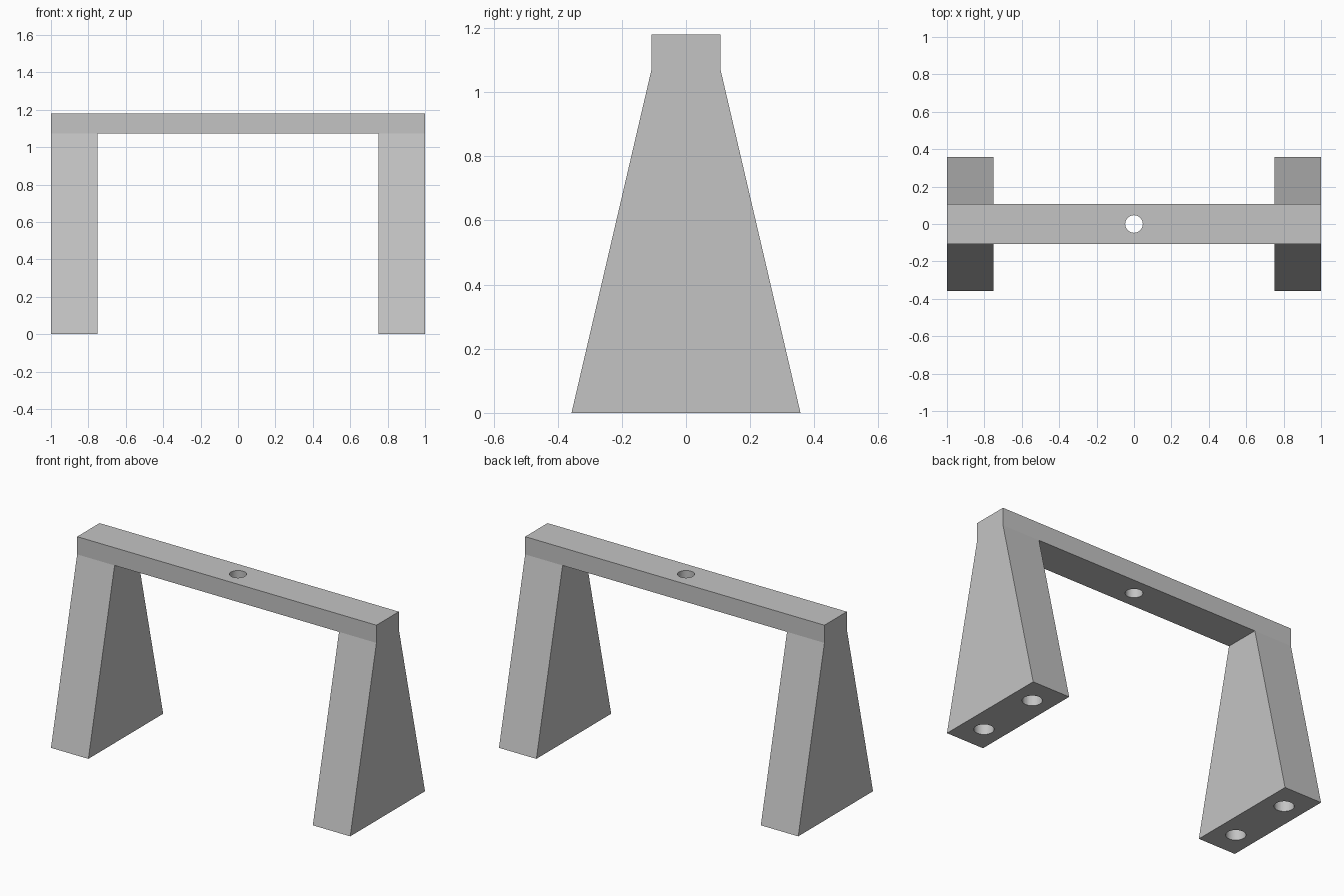
import bpy
import bmesh
from math import radians

cube = bpy.data.objects.get("Cube")
if cube:
    bpy.data.objects.remove(cube, do_unlink=True)

# Proportions
HALF_LENGTH = 1.0
LEG_WIDTH = 0.25
HALF_TOP = 0.107
HALF_FOOT = 0.357
LEG_HEIGHT = 1.073
TOTAL_HEIGHT = 1.18

grey = bpy.data.materials.new("plain grey")
grey.use_nodes = True
colour = (0.55, 0.55, 0.55, 1)
grey.diffuse_color = colour
grey.node_tree.nodes["Principled BSDF"].inputs["Base Color"].default_value = colour


def extrude_profile(name, profile, x0, x1):
    """Solid from a (y, z) profile swept along x."""
    bm = bmesh.new()
    face = bm.faces.new([bm.verts.new((x0, y, z)) for y, z in profile])
    swept = bmesh.ops.extrude_face_region(bm, geom=[face])["geom"]
    verts = [v for v in swept if isinstance(v, bmesh.types.BMVert)]
    bmesh.ops.translate(bm, verts=verts, vec=(x1 - x0, 0, 0))
    bmesh.ops.recalc_face_normals(bm, faces=bm.faces)
    mesh = bpy.data.meshes.new(name)
    bm.to_mesh(mesh)
    bm.free()
    mesh.materials.append(grey)
    obj = bpy.data.objects.new(name, mesh)
    bpy.context.collection.objects.link(obj)
    return obj


def drill(obj, x, y, z0, z1, radius):
    """Cut a vertical round hole between two heights."""
    bpy.ops.mesh.primitive_cylinder_add(
        vertices=48, radius=radius, depth=z1 - z0, location=(x, y, (z0 + z1) / 2))
    cutter = bpy.context.object
    cutter.name = "hole_cutter"
    cutter.hide_render = True
    cutter.data.materials.append(grey)
    mod = obj.modifiers.new("hole", "BOOLEAN")
    mod.operation = "DIFFERENCE"
    mod.solver = "EXACT"
    mod.object = cutter
    bpy.ops.object.select_all(action="DESELECT")
    obj.select_set(True)
    bpy.context.view_layer.objects.active = obj
    bpy.ops.object.modifier_apply(modifier=mod.name)
    bpy.data.objects.remove(cutter, do_unlink=True)
    bpy.ops.object.shade_smooth_by_angle(angle=radians(30))


# Crossbeam with a centre hole right through it
beam = extrude_profile(
    "crossbeam",
    [(-HALF_TOP, LEG_HEIGHT), (HALF_TOP, LEG_HEIGHT),
     (HALF_TOP, TOTAL_HEIGHT), (-HALF_TOP, TOTAL_HEIGHT)],
    -HALF_LENGTH, HALF_LENGTH)
drill(beam, 0, 0, LEG_HEIGHT - 0.1, TOTAL_HEIGHT + 0.1, 0.047)

# Tapered legs, each with two blind holes in the foot
taper = [(-HALF_FOOT, 0), (HALF_FOOT, 0), (HALF_TOP, LEG_HEIGHT), (-HALF_TOP, LEG_HEIGHT)]
for name, side in (("left_leg", 1), ("right_leg", -1)):
    leg = extrude_profile(name, taper, side * (HALF_LENGTH - LEG_WIDTH), side * HALF_LENGTH)
    for y in (-0.2, 0.2):
        drill(leg, side * (HALF_LENGTH - LEG_WIDTH / 2), y, -0.1, 0.25, 0.054)
